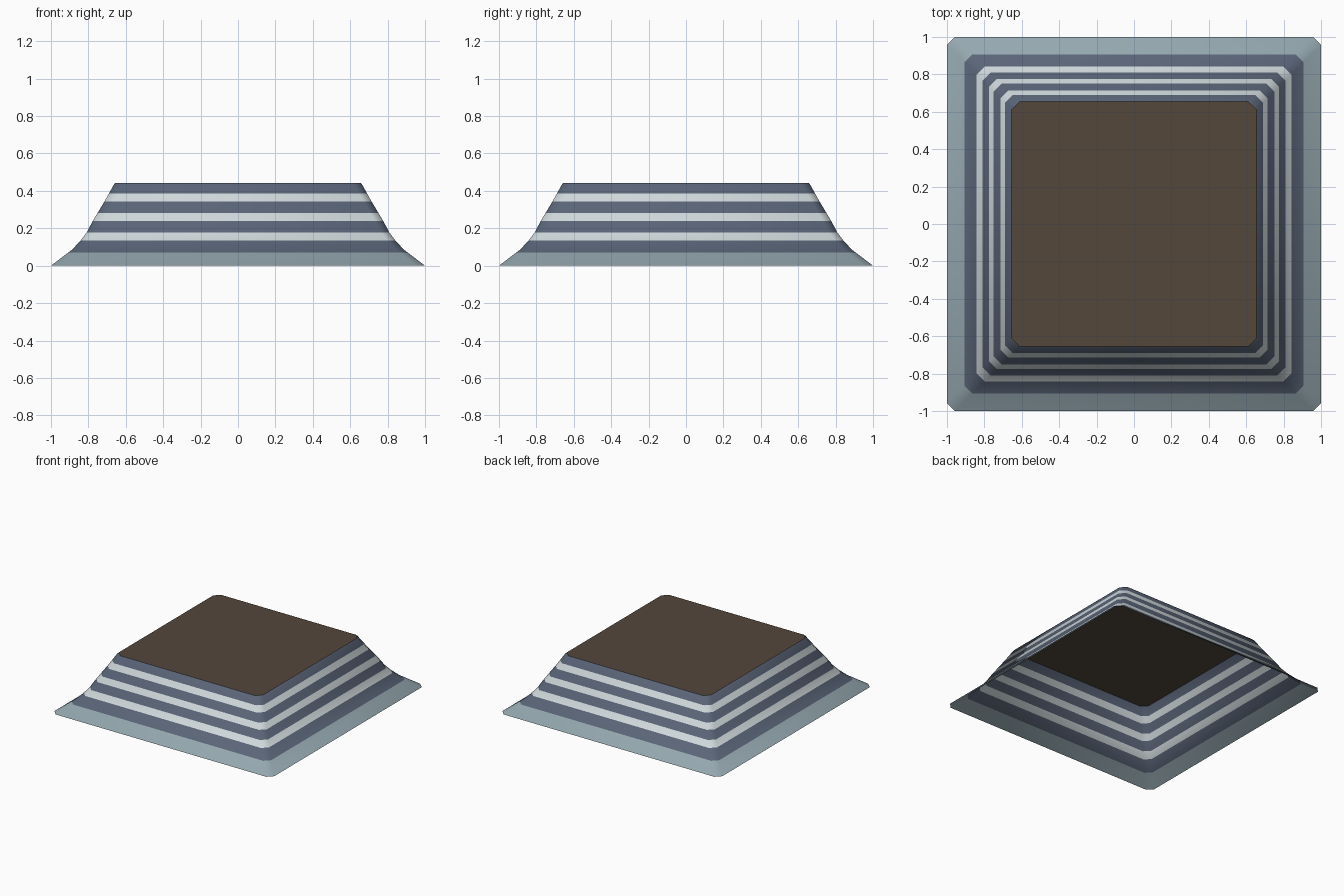
import bpy, bmesh, math

if "Cube" in bpy.data.objects:
    bpy.data.objects.remove(bpy.data.objects["Cube"])

def material(name, srgb):
    m = bpy.data.materials.new(name)
    m.diffuse_color = [((c / 255 + 0.055) / 1.055) ** 2.4 for c in srgb] + [1]
    m.use_nodes = True
    m.node_tree.nodes["Principled BSDF"].inputs["Base Color"].default_value = m.diffuse_color
    return m

foot_grey = material("pale blue grey", (148, 167, 175))
slate = material("slate blue", (90, 101, 120))
light = material("light grey", (207, 216, 219))
brown = material("dark brown", (84, 71, 59))

def ring(bm, r, z, c=0.043):
    # square outline with chamfered corners
    pts = []
    for k in range(4):
        a = k * math.pi / 2
        for x, y in ((r, -(r - c)), (r, r - c)):
            pts.append(bm.verts.new((x * math.cos(a) - y * math.sin(a),
                                     x * math.sin(a) + y * math.cos(a), z)))
    return pts

def finish(bm, name, mats):
    me = bpy.data.meshes.new(name)
    bm.to_mesh(me)
    bm.free()
    ob = bpy.data.objects.new(name, me)
    bpy.context.collection.objects.link(ob)
    for m in mats:
        me.materials.append(m)
    return ob

# Flared hollow wall: (half width, height, colour of the band above)
profile = [(1.0, 0, 0), (0.907, 0.071, 1), (0.888, 0.085, 1), (0.842, 0.134, 2),
           (0.809, 0.178, 1), (0.776, 0.24, 2), (0.75, 0.283, 1), (0.715, 0.342, 2),
           (0.69, 0.386, 1), (0.664, 0.433, 1), (0.655, 0.443, 1)]
bm = bmesh.new()
rings = [ring(bm, r, z) for r, z, _ in profile]
for (lo, hi), (_, _, colour) in zip(zip(rings, rings[1:]), profile):
    for i in range(8):
        j = (i + 1) % 8
        bm.faces.new((lo[i], lo[j], hi[j], hi[i])).material_index = colour
wall = finish(bm, "striped_wall", [foot_grey, slate, light])
bpy.context.view_layer.objects.active = wall
wall.select_set(True)
bpy.ops.object.shade_smooth_by_angle(angle=math.radians(50))

# Flat top
bm = bmesh.new()
bm.faces.new(ring(bm, 0.655, 0.443))
finish(bm, "flat_top", [brown])
